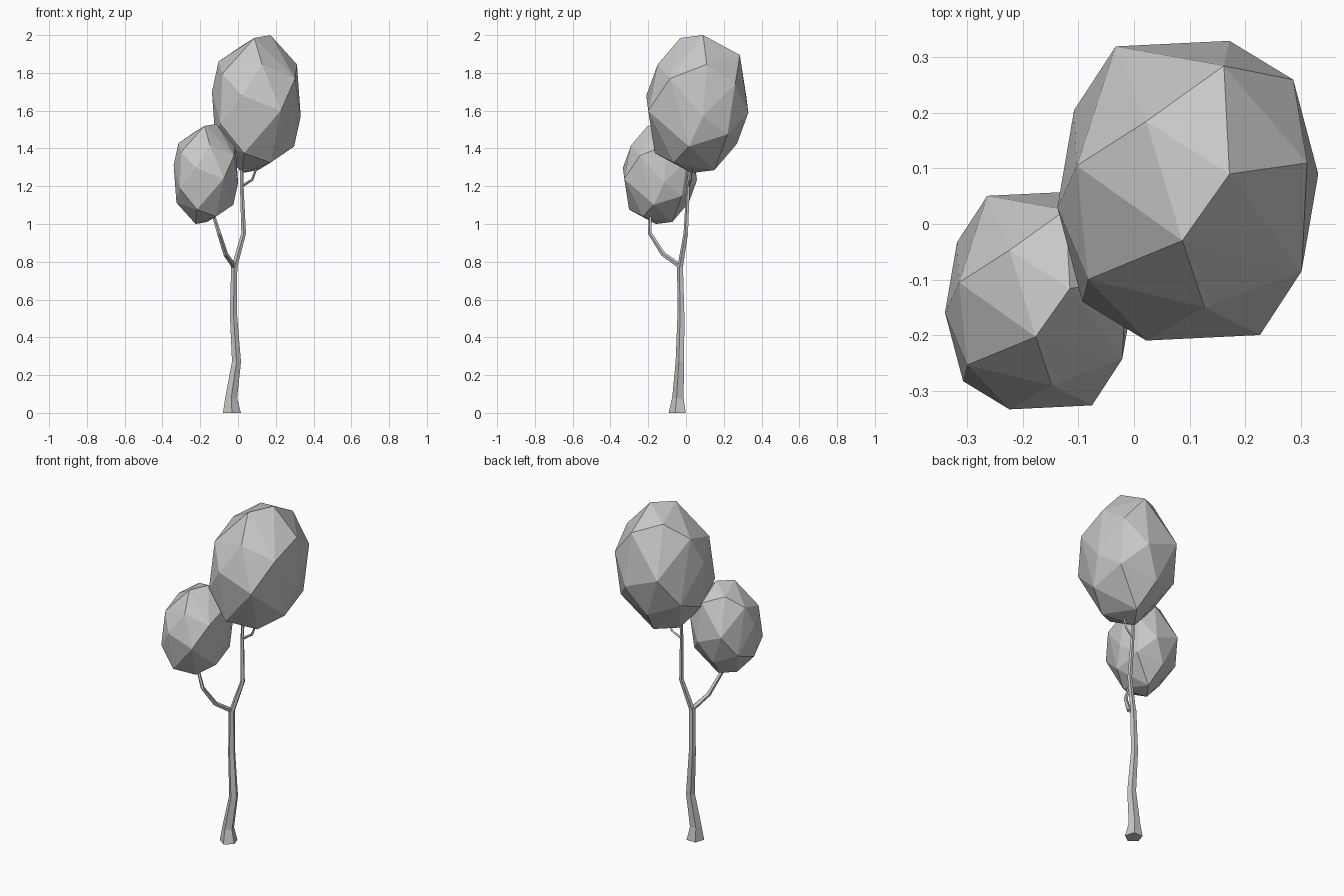
import bpy
import bmesh
import math
from mathutils import Vector

default_cube = bpy.data.objects.get("Cube")
if default_cube:
    bpy.data.objects.remove(default_cube, do_unlink=True)

# Single plain grey for the whole tree
grey = bpy.data.materials.new("plain_grey")
grey.use_nodes = True
colour = (0.58, 0.58, 0.58, 1.0)
grey.diffuse_color = colour
grey.node_tree.nodes["Principled BSDF"].inputs["Base Color"].default_value = colour


def finish(bm, name):
    """Turn a bmesh into a flat shaded, coloured object."""
    bmesh.ops.recalc_face_normals(bm, faces=bm.faces)
    mesh = bpy.data.meshes.new(name)
    bm.to_mesh(mesh)
    bm.free()
    mesh.materials.append(grey)
    obj = bpy.data.objects.new(name, mesh)
    bpy.context.collection.objects.link(obj)
    return obj


def limb(name, path, sides=5, flat_base=False):
    """Sweep a tapering polygon along a path of (x, y, z, radius) stations."""
    bm = bmesh.new()
    points = [Vector(station[:3]) for station in path]
    rings = []
    for i, point in enumerate(points):
        before = points[max(i - 1, 0)]
        after = points[min(i + 1, len(points) - 1)]
        direction = (after - before).normalized()
        if flat_base and i == 0:
            direction = Vector((0, 0, 1))
        side = Vector((0, 1, 0)).cross(direction).normalized()
        front = direction.cross(side)
        ring = []
        for k in range(sides):
            angle = math.tau * k / sides - math.pi / 2
            offset = side * math.cos(angle) + front * math.sin(angle)
            ring.append(bm.verts.new(point + offset * path[i][3]))
        rings.append(ring)
    for low, high in zip(rings, rings[1:]):
        for k in range(sides):
            n = (k + 1) % sides
            bm.faces.new((low[k], low[n], high[n], high[k]))
    bm.faces.new(rings[0])
    bm.faces.new(rings[-1])
    return finish(bm, name)


# Half of the crown's corners about its centre; the rest mirror through it
CROWN_CORNERS = [
    (0.075, 0.03, 0.365), (-0.01, -0.09, 0.35), (-0.075, 0.125, 0.31),
    (-0.2, 0.045, 0.225), (0.215, 0.05, 0.21), (0.065, 0.225, 0.26),
    (0.03, -0.21, 0.21), (0.205, -0.145, 0.135), (-0.18, -0.16, 0.16),
    (0.235, 0.03, -0.065), (-0.075, -0.27, 0.045), (0.13, -0.26, -0.035),
    (-0.19, -0.2, -0.105),
]


def crown(name, centre, size):
    """Faceted egg of foliage: hull of the corners and their opposites."""
    bm = bmesh.new()
    for corner in CROWN_CORNERS:
        for sign in (size, -size):
            bm.verts.new(Vector(centre) + Vector(corner) * sign)
    hull = bmesh.ops.convex_hull(bm, input=bm.verts)
    loose = [v for v in hull["geom_interior"] if isinstance(v, bmesh.types.BMVert)]
    bmesh.ops.delete(bm, geom=loose, context="VERTS")
    return finish(bm, name)


# Trunk with a flared foot
limb("trunk", [
    (-0.032, -0.042, 0, 0.05), (-0.036, -0.04, 0.08, 0.033),
    (-0.008, -0.03, 0.27, 0.025), (-0.024, -0.025, 0.52, 0.02),
    (-0.02, -0.03, 0.78, 0.017),
], flat_base=True)

# Branches reaching into the two crowns
limb("main_branch", [
    (-0.02, -0.03, 0.77, 0.016), (0.03, 0, 0.95, 0.013),
    (0.02, 0.012, 1.2, 0.01), (0.02, 0.02, 1.36, 0.008),
])
limb("right_branch", [
    (-0.02, -0.03, 0.775, 0.014), (-0.065, -0.12, 0.84, 0.013),
    (-0.1, -0.19, 0.95, 0.011), (-0.14, -0.19, 1.08, 0.008),
])
limb("twig", [
    (0.02, 0.012, 1.2, 0.008), (0.075, 0.025, 1.235, 0.007),
    (0.11, 0.03, 1.33, 0.005),
], sides=4)

# Foliage
crown("large_crown", (0.097, 0.06, 1.635), 1)
crown("small_crown", (-0.17, -0.138, 1.265), 0.726)
